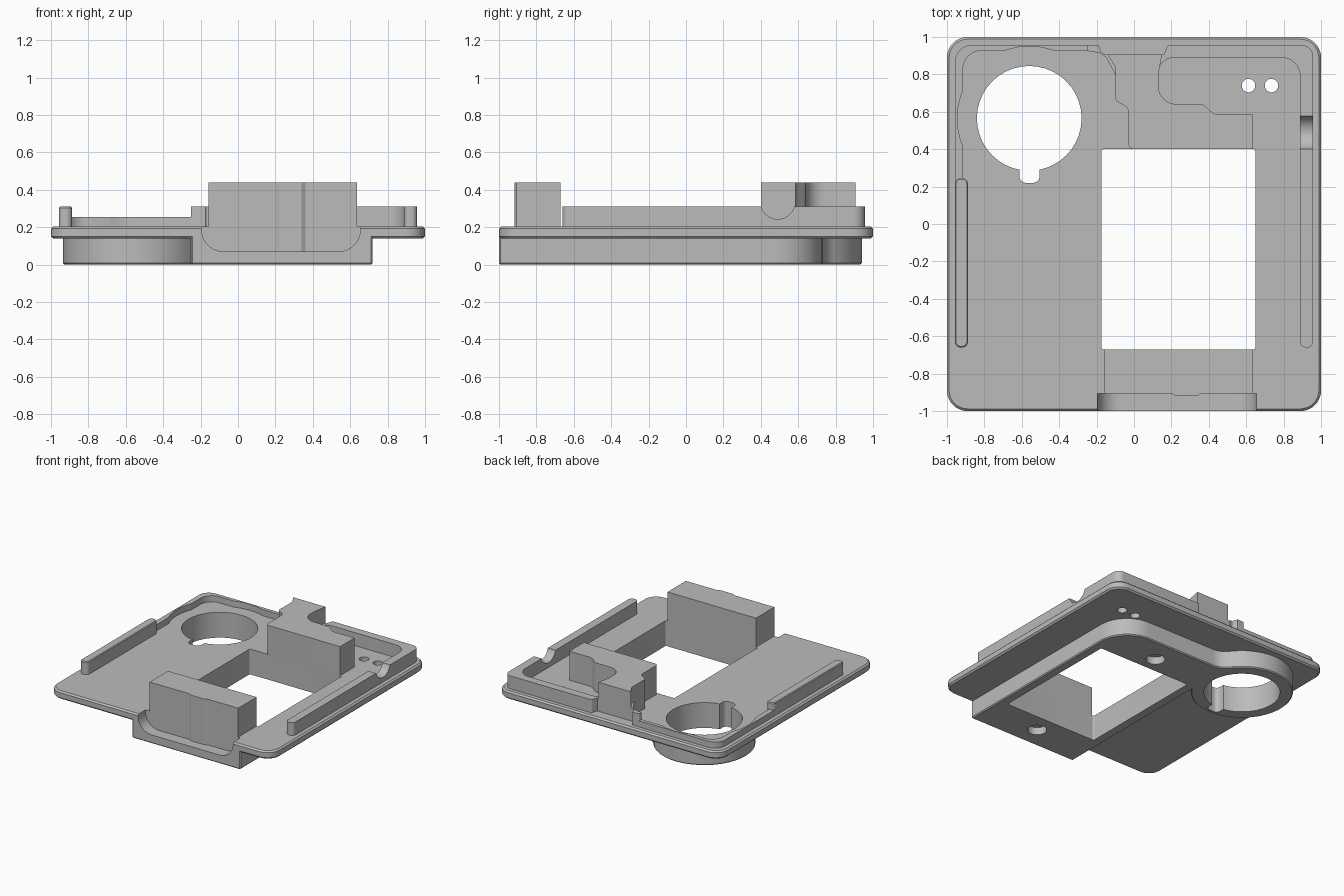
import bpy, bmesh, math
from mathutils import Vector

cube = bpy.data.objects.get("Cube")
if cube:
    bpy.data.objects.remove(cube)

grey = bpy.data.materials.new("plain_grey")
grey.use_nodes = True
grey.diffuse_color = (0.5, 0.5, 0.5, 1)
grey.node_tree.nodes["Principled BSDF"].inputs["Base Color"].default_value = (0.5, 0.5, 0.5, 1)


def arc(cx, cy, r, start, end):
    """Points on a circular arc, angles in degrees."""
    n = max(2, round(abs(end - start) / 9))
    angles = [math.radians(start + (end - start) * i / n) for i in range(n + 1)]
    return [(cx + r * math.cos(a), cy + r * math.sin(a)) for a in angles]


def circle(cx, cy, r):
    return arc(cx, cy, r, 0, 360)[:-1]


def rounded(corners):
    """Outline from (x, y[, radius]) corners, each filleted by its radius."""
    out = []
    for i, c in enumerate(corners):
        p = Vector(c[:2])
        if len(c) < 3:
            out.append(tuple(p))
            continue
        a = (Vector(corners[i - 1][:2]) - p).normalized()
        b = (Vector(corners[(i + 1) % len(corners)][:2]) - p).normalized()
        half = a.angle(b) / 2
        center = p + (a + b).normalized() * c[2] / math.sin(half)
        t0 = p + a * c[2] / math.tan(half) - center
        t1 = p + b * c[2] / math.tan(half) - center
        start = math.degrees(math.atan2(t0.y, t0.x))
        turn = (math.degrees(math.atan2(t1.y, t1.x)) - start + 180) % 360 - 180
        out += arc(center.x, center.y, c[2], start, start + turn)
    return out


def box(x0, x1, y0, y1, r=None):
    corners = [(x0, y0), (x1, y0), (x1, y1), (x0, y1)]
    return rounded([c + (r,) for c in corners]) if r else corners


def prism(name, outline, lo, hi, axis="z", chamfer=0):
    """Extrude an outline along an axis."""
    place = {"z": lambda u, v, w: (u, v, w),
             "y": lambda u, v, w: (u, w, v),
             "x": lambda u, v, w: (w, u, v)}[axis]
    bm = bmesh.new()
    low = [bm.verts.new(place(u, v, lo)) for u, v in outline]
    high = [bm.verts.new(place(u, v, hi)) for u, v in outline]
    bm.faces.new(low)
    bm.faces.new(high)
    for i in range(len(low)):
        bm.faces.new((low[i - 1], low[i], high[i], high[i - 1]))
    bmesh.ops.recalc_face_normals(bm, faces=bm.faces)
    mesh = bpy.data.meshes.new(name)
    bm.to_mesh(mesh)
    bm.free()
    mesh.materials.append(grey)
    obj = bpy.data.objects.new(name, mesh)
    bpy.context.collection.objects.link(obj)
    if chamfer:
        mod = obj.modifiers.new("chamfer", "BEVEL")
        mod.width, mod.segments = chamfer, 1
        mod.limit_method, mod.angle_limit = "ANGLE", math.radians(40)
    return obj


def finish(obj, cutters=()):
    """Cut the part, apply its modifiers and shade it."""
    for cutter in cutters:
        mod = obj.modifiers.new("cut", "BOOLEAN")
        mod.operation, mod.solver, mod.object = "DIFFERENCE", "EXACT", cutter
    for other in bpy.context.selected_objects:
        other.select_set(False)
    bpy.context.view_layer.objects.active = obj
    obj.select_set(True)
    for mod in list(obj.modifiers):
        bpy.ops.object.modifier_apply(modifier=mod.name)
    bpy.ops.object.shade_smooth_by_angle(angle=math.radians(30))


HOLE = (-0.56, 0.565)

# Cutters
opening = prism("opening_cutter", box(-0.175, 0.65, -0.67, 0.4, 0.012), -1, 1)
round_hole = prism("round_hole_cutter", circle(*HOLE, 0.28), -1, 1)
key_slot = prism("key_slot_cutter", box(-0.612, -0.505, 0.22, 0.5, 0.035), -1, 1)
front_recess = prism("front_recess_cutter", rounded(
    [(-0.195, 0.07, 0.12), (0.655, 0.07, 0.12), (0.655, 0.5), (-0.195, 0.5)]), -1.1, -0.905, "y")
rim_relief = prism("rim_relief_cutter", circle(*HOLE, 0.385), 0.1, 0.5)
rail_scoop = prism("rail_scoop_cutter", circle(0.49, 0.335, 0.092), 0.8, 1.1, "x")
pin_holes = [prism("pin_hole_cutter", circle(x, 0.74, 0.036), -1, 1) for x in (0.612, 0.735)]
screw_holes = [prism("screw_cutter", circle(0.24, y, 0.07), -0.1, 0.06) for y in (-0.82, 0.53)]
through = [opening, round_hole, key_slot]

# Base plate
plate = prism("base_plate", box(-1, 1, -1, 1, 0.11), 0.14, 0.205, chamfer=0.012)
finish(plate, through + [front_recess] + pin_holes)

# Lower frame blending into the round boss
lower = prism("lower_frame", [(-0.25, -1), (0.72, -1)] + arc(0.47, 0.48, 0.25, 0, 90)
              + arc(-0.14, 0.88, 0.15, 270, 217) + arc(*HOLE, 0.375, 37, 326), 0, 0.17, chamfer=0.008)
finish(lower, through + [front_recess] + screw_holes)

# Front block with a slight pad on its outer face
finish(prism("front_block", rounded(
    [(-0.158, -0.905), (0.2, -0.905), (0.22, -0.918), (0.34, -0.918), (0.36, -0.905),
     (0.635, -0.905), (0.635, -0.67), (-0.158, -0.67)]), 0.07, 0.44))

# Stepped rear block
finish(prism("rear_block", rounded(
    [(-0.03, 0.4, 0.03), (0.635, 0.4), (0.635, 0.585), (0.43, 0.585, 0.06), (0.37, 0.64, 0.04),
     (0.13, 0.64, 0.1), (0.13, 0.8), (0.15, 0.905), (-0.14, 0.905), (-0.1, 0.84),
     (-0.1, 0.66, 0.03), (-0.03, 0.62, 0.04)]), 0.19, 0.44))

# Raised lump joining the rear block to the low rim
finish(prism("rim_end", rounded(
    [(-0.25, 0.957, 0.01), (-0.25, 0.925), (-0.16, 0.91), (-0.1, 0.8), (0, 0.8),
     (0, 0.905), (-0.17, 0.905), (-0.19, 0.957)]), 0.19, 0.31))

# Low rim around the round hole
low_rim = prism("low_rim", rounded(
    [(-0.22, 0.957), (-0.957, 0.957, 0.09), (-0.957, 0.22), (-0.915, 0.22),
     (-0.915, 0.927, 0.1), (-0.22, 0.927)]), 0.19, 0.255)
finish(low_rim, [rim_relief])

# Side rail, and the tall rim running along the opposite side and the back
finish(prism("side_rail", box(-0.957, -0.888, -0.66, 0.245, 0.03), 0.19, 0.31, chamfer=0.006))
tall_rim = prism("tall_rim", rounded(
    [(0.957, -0.66, 0.03), (0.957, 0.957, 0.06), (0.18, 0.957, 0.02), (0.16, 0.905),
     (0.05, 0.905), (0.05, 0.8), (0.13, 0.8), (0.13, 0.89, 0.085),
     (0.888, 0.89, 0.1), (0.888, -0.66, 0.03)]), 0.19, 0.31)
finish(tall_rim, [rail_scoop])

# Remove the cutters
for cutter in through + [front_recess, rim_relief, rail_scoop] + pin_holes + screw_holes:
    bpy.data.objects.remove(cutter)
